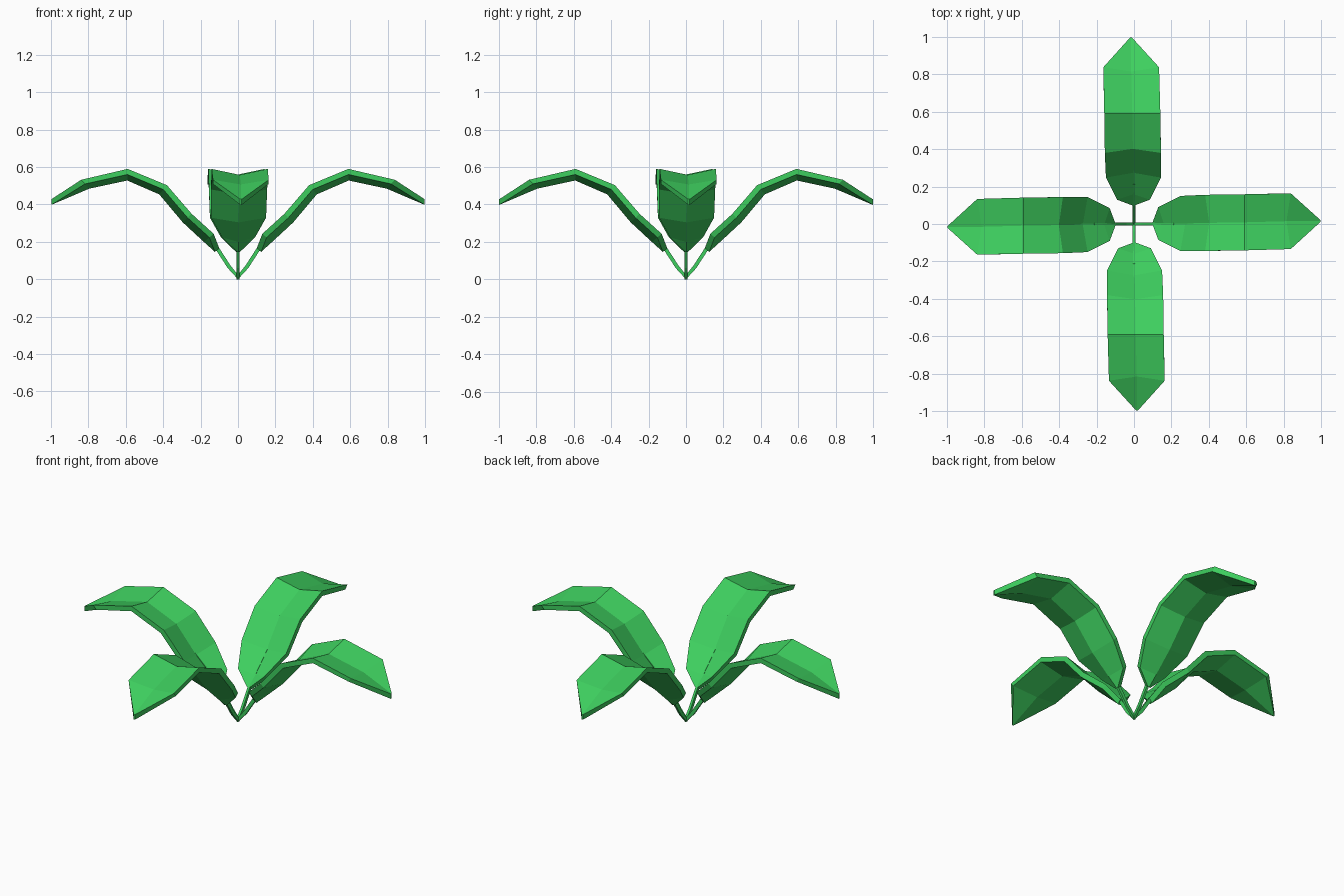
import bpy, bmesh, math

if "Cube" in bpy.data.objects:
    bpy.data.objects.remove(bpy.data.objects["Cube"])

green = bpy.data.materials.new("leaf green")
green.diffuse_color = (0.048, 0.624, 0.114, 1)
green.use_nodes = True
green.node_tree.nodes["Principled BSDF"].inputs["Base Color"].default_value = green.diffuse_color


def loft(name, rings, angle):
    """Skin a list of equal-length rings, cap the ends, turn about z."""
    bm = bmesh.new()
    vs = [[bm.verts.new(p) for p in r] for r in rings]
    n = len(vs[0])
    for a, b in zip(vs, vs[1:]):
        for i in range(n):
            j = (i + 1) % n
            bm.faces.new((a[i], a[j], b[j], b[i]))
    bm.faces.new(vs[0])
    bm.faces.new(vs[-1][::-1])
    bmesh.ops.recalc_face_normals(bm, faces=bm.faces)
    me = bpy.data.meshes.new(name)
    bm.to_mesh(me)
    bm.free()
    me.materials.append(green)
    ob = bpy.data.objects.new(name, me)
    ob.rotation_euler.z = angle
    bpy.context.collection.objects.link(ob)


# leaf sections: rim x, rim z, half width, slope in degrees, fold depth, sideways drift
sections = [
    (0.100, 0.165, 0.008, 52, 0.000, 0.003),
    (0.130, 0.243, 0.088, 50, 0.038, 0.003),
    (0.248, 0.350, 0.147, 46, 0.036, 0.003),
    (0.380, 0.503, 0.150, 40, 0.034, 0.006),
    (0.590, 0.590, 0.150, 2, 0.032, 0.009),
    (0.838, 0.532, 0.149, -42, 0.034, 0.015),
    (0.998, 0.428, 0.004, 0, 0.000, 0.016),
]
THICK = 0.03
leaf = []
for x, z, w, slope, fold, dy in sections:
    a = math.radians(slope)
    nx, nz = -math.sin(a), math.cos(a)

    def pt(y, d):
        return (x - nx * d, y + dy, z - nz * d)

    leaf.append([pt(w, 0), pt(0, fold), pt(-w, 0),
                 pt(-w, THICK), pt(0, fold + THICK), pt(w, THICK)])

# stem path: x, z, half width, half thickness (runs up into the leaf as a midrib)
path = [(0.0, 0.016, 0.007, 0.016), (0.047, 0.066, 0.007, 0.010),
        (0.108, 0.160, 0.007, 0.010), (0.175, 0.228, 0.005, 0.008),
        (0.300, 0.347, 0.002, 0.004)]
stem = []
for i, (x, z, w, t) in enumerate(path):
    p, q = path[max(i - 1, 0)], path[min(i + 1, len(path) - 1)]
    a = math.atan2(q[1] - p[1], q[0] - p[0]) if i else 0.0
    if i == 0:
        a = 0.0
    nx, nz = (-math.sin(a), math.cos(a))
    if i == 0:
        t = 0.012
    stem.append([(x + s * nx * t, c * w, z + s * nz * t - (0.004 if i == 0 else 0))
                 for s, c in ((1, 1), (1, -1), (-1, -1), (-1, 1))])

# four leaves around the centre
for k in range(4):
    loft(f"leaf_{k + 1}", leaf, k * math.pi / 2)
    loft(f"stem_{k + 1}", stem, k * math.pi / 2)
